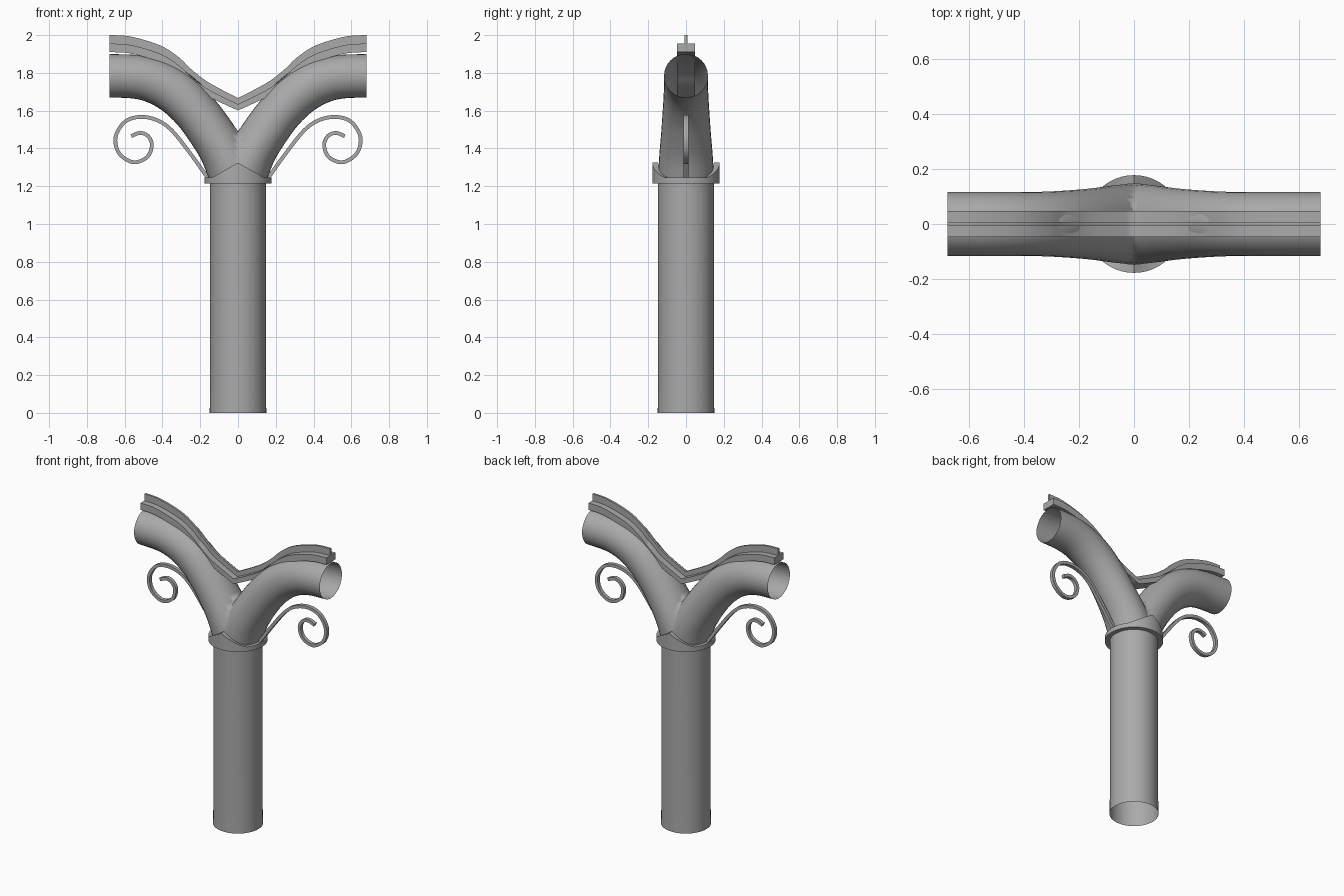
import bpy, bmesh, math
from mathutils import Vector

cube = bpy.data.objects.get("Cube")
if cube:
    bpy.data.objects.remove(cube)

grey = bpy.data.materials.new("plain grey")
grey.use_nodes = True
grey.diffuse_color = (0.4, 0.4, 0.4, 1)
grey.node_tree.nodes["Principled BSDF"].inputs["Base Color"].default_value = (0.4, 0.4, 0.4, 1)


def loft(name, rings, capped=False, looped=False, mirrored=False):
    """Skin closed rings of points, optionally cut at x = 0 and mirrored."""
    bm = bmesh.new()
    rows = [[bm.verts.new(p) for p in ring] for ring in rings]
    n = len(rows[0])
    pairs = list(zip(rows, rows[1:])) + ([(rows[-1], rows[0])] if looped else [])
    for a, b in pairs:
        for i in range(n):
            j = (i + 1) % n
            bm.faces.new((a[i], a[j], b[j], b[i]))
    if capped:
        bm.faces.new(rows[0])
        bm.faces.new(rows[-1])
    bmesh.ops.recalc_face_normals(bm, faces=bm.faces[:])
    if mirrored:
        bmesh.ops.bisect_plane(bm, geom=bm.verts[:] + bm.edges[:] + bm.faces[:],
                               plane_co=(0, 0, 0), plane_no=(1, 0, 0), clear_inner=True)
        # Drop hidden faces on the mirror plane
        flat = [f for f in bm.faces if all(abs(v.co.x) < 1e-5 for v in f.verts)]
        bmesh.ops.delete(bm, geom=flat, context='FACES')
    mesh = bpy.data.meshes.new(name)
    bm.to_mesh(mesh)
    bm.free()
    obj = bpy.data.objects.new(name, mesh)
    bpy.context.collection.objects.link(obj)
    mesh.materials.append(grey)
    bpy.ops.object.select_all(action='DESELECT')
    obj.select_set(True)
    bpy.context.view_layer.objects.active = obj
    bpy.ops.object.shade_smooth_by_angle(angle=math.radians(35))
    if mirrored:
        obj.modifiers.new("Mirror", 'MIRROR')
    return obj


def smooth_path(points, steps=5):
    """Catmull-Rom curve through tuples of any size."""
    pts = [Vector(p) for p in points]
    pts = [2 * pts[0] - pts[1]] + pts + [2 * pts[-1] - pts[-2]]
    out = []
    for a, b, c, d in zip(pts, pts[1:], pts[2:], pts[3:]):
        for k in range(steps):
            t = k / steps
            out.append(b + (c - a) * (t / 2) + (2 * a - 5 * b + 4 * c - d) * (t * t / 2)
                       + (3 * b - a - 3 * c + d) * (t ** 3 / 2))
    return out + [pts[-2]]


def angles(n):
    return [2 * math.pi * i / n for i in range(n)]


# Open trunk tube
loft("trunk", [[(r * math.cos(a), r * math.sin(a), z) for a in angles(40)]
               for r, z in ((0.15, 0), (0.148, 0.12), (0.148, 1.25))])

# Curved arms: underside x, z, top x, z; the rings bridge the two
arm_lines = [(0.148, 1.22, -0.148, 1.22), (0.19, 1.33, -0.07, 1.38), (0.25, 1.43, 0.02, 1.52),
             (0.32, 1.525, 0.12, 1.655), (0.40, 1.60, 0.24, 1.78), (0.48, 1.645, 0.38, 1.86),
             (0.56, 1.665, 0.52, 1.893), (0.68, 1.67, 0.68, 1.90)]
widths = [0.148, 0.142, 0.132, 0.124, 0.118, 0.116, 0.116, 0.116]
rings = []
for low_x, low_z, top_x, top_z, w in smooth_path(
        [Vector((*line, w)) for line, w in zip(arm_lines, widths)], 4):
    mid = Vector((low_x + top_x, 0, low_z + top_z)) / 2
    half = Vector((top_x - low_x, 0, top_z - low_z)) / 2
    rings.append([mid + half * math.cos(a) + Vector((0, w * math.sin(a), 0)) for a in angles(32)])
loft("arms", rings, mirrored=True)

# Collar with a pointed crest at front and back
rings = []
for a in angles(48):
    c, s = math.cos(a), math.sin(a)
    top = 1.245 + 0.08 * max(0, 1 - abs(0.18 * c) / 0.14)
    rings.append([(r * c, r * s, z) for r, z in
                  ((0.147, 1.215), (0.178, 1.215), (0.178, top), (0.147, top))])
loft("collar", rings, looped=True)

# Top rail and its thin fin: x, top z, total height
rail_line = smooth_path([(0, 1.667, 0.066), (0.09, 1.713, 0.071), (0.175, 1.762, 0.077),
                         (0.254, 1.825, 0.082), (0.31, 1.88, 0.085), (0.41, 1.945, 0.089),
                         (0.57, 1.993, 0.09), (0.68, 2.0, 0.09)], 3)


def rail(name, half_width, low, high):
    loft(name, [[(x, y, top - h + h * f) for y, f in
                 ((-half_width, low), (half_width, low), (half_width, high), (-half_width, high))]
                for x, top, h in rail_line], capped=True, mirrored=True)


rail("rail", 0.047, 0, 0.5)
rail("rail_fin", 0.007, 0.5, 1)

# Flat strip scrolls under the arms
path = smooth_path([(x, 0, z) for x, z in (
    (0.15, 1.23), (0.25, 1.37), (0.35, 1.495), (0.43, 1.55), (0.52, 1.567), (0.60, 1.54),
    (0.648, 1.46), (0.63, 1.375), (0.555, 1.327), (0.48, 1.355), (0.456, 1.42),
    (0.478, 1.467), (0.52, 1.482), (0.565, 1.465))], 5)
rings = []
for i, p in enumerate(path):
    t = (path[min(i + 1, len(path) - 1)] - path[max(i - 1, 0)]).normalized()
    side = Vector((-t.z, 0, t.x)) * 0.01
    across = Vector((0, 0.012, 0))
    rings.append([p + side + across, p + side - across, p - side - across, p - side + across])
loft("scrolls", rings, capped=True, mirrored=True)
